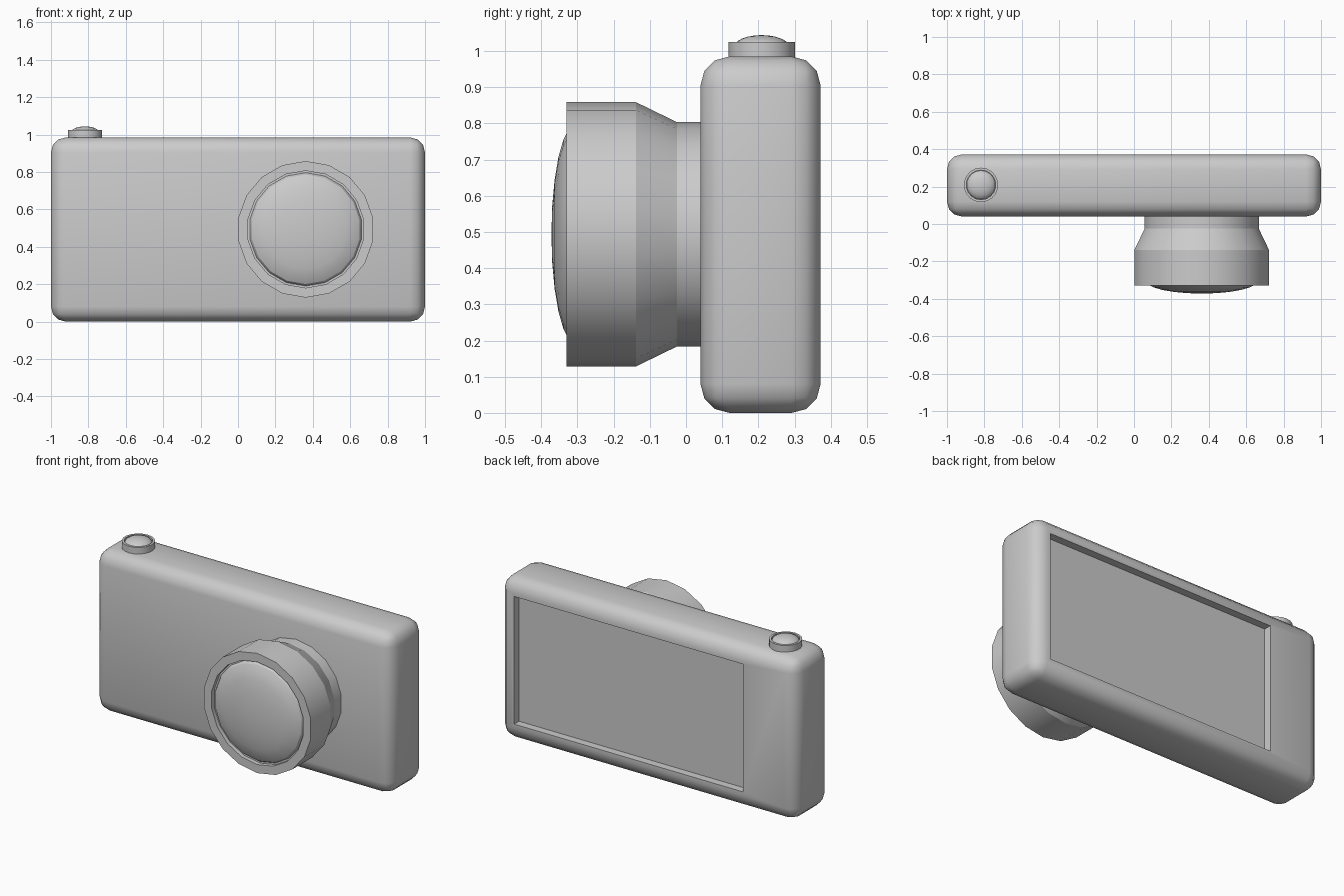
import bpy, bmesh, math
from mathutils import Matrix, Vector

if "Cube" in bpy.data.objects:
    bpy.data.objects.remove(bpy.data.objects["Cube"])

SIDES = 18


def finish(obj, angle):
    bpy.ops.object.select_all(action='DESELECT')
    obj.select_set(True)
    bpy.context.view_layer.objects.active = obj
    bpy.ops.object.shade_smooth_by_angle(angle=math.radians(angle))


def new_object(name, bm):
    bmesh.ops.recalc_face_normals(bm, faces=bm.faces)
    mesh = bpy.data.meshes.new(name)
    bm.to_mesh(mesh)
    bm.free()
    obj = bpy.data.objects.new(name, mesh)
    bpy.context.collection.objects.link(obj)
    return obj


def box(name, lo, hi, bevel=0):
    lo, hi = Vector(lo), Vector(hi)
    bm = bmesh.new()
    bmesh.ops.create_cube(bm, size=1)
    for v in bm.verts:
        v.co = (lo + hi) / 2 + v.co * (hi - lo)
    if bevel:
        bmesh.ops.bevel(bm, geom=bm.edges[:], offset=bevel, segments=3,
                        profile=0.5, affect='EDGES')
    return new_object(name, bm)


def lathe(name, profile, matrix, angle=25):
    """Spin (radius, height) points about the local z axis."""
    bm = bmesh.new()
    rings = []
    for r, h in profile:
        n = SIDES if r > 1e-5 else 1
        rings.append([bm.verts.new((r * math.cos(2 * math.pi * i / SIDES),
                                    r * math.sin(2 * math.pi * i / SIDES), h))
                      for i in range(n)])
    for a, b in zip(rings, rings[1:]):
        for i in range(SIDES):
            j = (i + 1) % SIDES
            if len(b) == 1:
                bm.faces.new((a[i], a[j], b[0]))
            else:
                bm.faces.new((a[i], a[j], b[j], b[i]))
    bm.faces.new(rings[0])
    bm.transform(matrix)
    obj = new_object(name, bm)
    finish(obj, angle)
    return obj


def dome(radius, base, height, steps=6):
    return [(radius * math.cos(t), base + height * math.sin(t))
            for t in (math.pi / 2 * i / steps for i in range(steps + 1))]


# Rounded body with a recessed screen in the back
body = box("camera_body", (-1, 0.04, 0), (1, 0.372, 0.985), 0.08)
cutter = box("screen_cutter", (-0.645, 0.325, 0.106), (0.898, 0.5, 0.884))
cutter.hide_render = True
cut = body.modifiers.new("screen", 'BOOLEAN')
cut.operation = 'DIFFERENCE'
cut.solver = 'EXACT'
cut.object = cutter
bpy.context.view_layer.objects.active = body
bpy.ops.object.modifier_apply(modifier=cut.name)
bpy.data.objects.remove(cutter)
finish(body, 35)

# Lens: barrel, shallow groove and domed glass, pointing to -y
lens = (Matrix.Translation((0.362, 0, 0.4935)) @ Matrix.Rotation(math.pi / 2, 4, 'X')
        @ Matrix.Rotation(math.pi / 2, 4, 'Z'))
lathe("lens", [(0.31, -0.05), (0.31, 0.025), (0.365, 0.138), (0.365, 0.33),
               (0.313, 0.33), (0.313, 0.305)] + dome(0.303, 0.305, 0.067), lens)

# Shutter button: collar and domed cap
button = Matrix.Translation((-0.818, 0.209, 0)) @ Matrix.Rotation(math.pi / 2, 4, 'Z')
lathe("shutter_button", [(0.092, 0.975), (0.092, 1.025), (0.079, 1.025),
                         (0.079, 1.011)] + dome(0.077, 1.011, 0.033), button)
